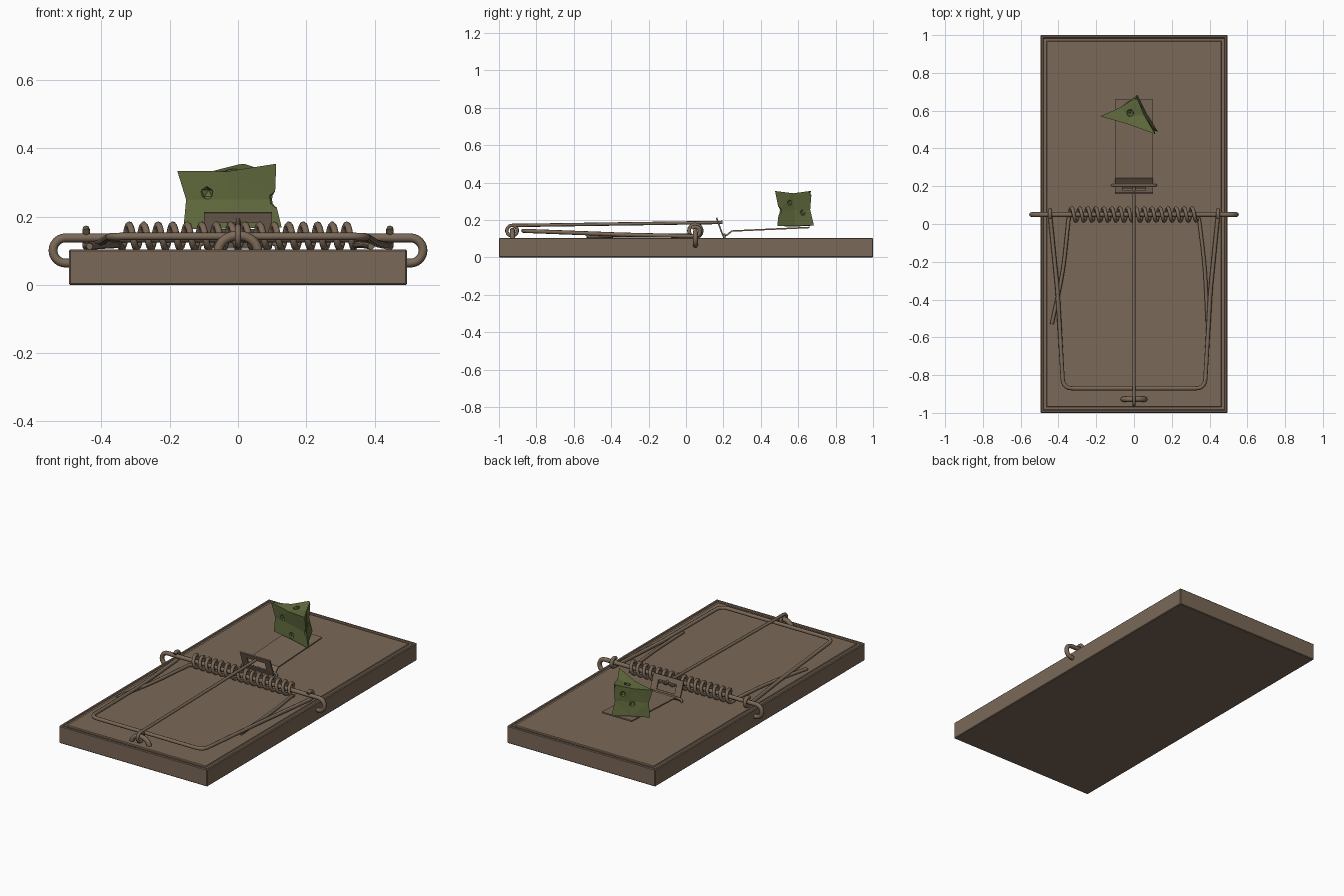
import bpy, bmesh, math
from mathutils import Vector

if "Cube" in bpy.data.objects:
    bpy.data.objects.remove(bpy.data.objects["Cube"])


def material(name, rgb):
    m = bpy.data.materials.new(name)
    m.diffuse_color = (*rgb, 1)
    m.use_nodes = True
    m.node_tree.nodes["Principled BSDF"].inputs["Base Color"].default_value = m.diffuse_color
    return m


BROWN = material("warm brown", (0.195, 0.140, 0.096))
GREEN = material("cheese green", (0.125, 0.155, 0.050))


def add_mesh(name, bm, mat):
    bmesh.ops.recalc_face_normals(bm, faces=bm.faces)
    me = bpy.data.meshes.new(name)
    bm.to_mesh(me)
    bm.free()
    me.materials.append(mat)
    ob = bpy.data.objects.new(name, me)
    bpy.context.collection.objects.link(ob)
    return ob


def fillet(pts, r, n=6):
    """Round the inner corners of a path."""
    p = [Vector(q) for q in pts]
    out = [p[0]]
    for a, b, c in zip(p, p[1:], p[2:]):
        s = b + (a - b).normalized() * min(r, (a - b).length * 0.49)
        e = b + (c - b).normalized() * min(r, (c - b).length * 0.49)
        for i in range(n + 1):
            t = i / n
            out.append(s * (1 - t) ** 2 + b * 2 * t * (1 - t) + e * t * t)
    return out + [p[-1]]


def wire(name, pts, r):
    """Round wire swept along a path, turned into a smooth mesh."""
    cu = bpy.data.curves.new(name, 'CURVE')
    cu.dimensions = '3D'
    cu.bevel_depth = r
    cu.bevel_resolution = 2
    cu.use_fill_caps = True
    sp = cu.splines.new('POLY')
    sp.points.add(len(pts) - 1)
    for q, v in zip(sp.points, pts):
        q.co = (*v, 1)
    cu.materials.append(BROWN)
    ob = bpy.data.objects.new(name, cu)
    bpy.context.collection.objects.link(ob)
    bpy.ops.object.select_all(action='DESELECT')
    ob.select_set(True)
    bpy.context.view_layer.objects.active = ob
    bpy.ops.object.convert(target='MESH')
    bpy.ops.object.shade_smooth_by_angle(angle=math.radians(50))
    return bpy.context.object


# Board with a shallow groove running round its top
bm = bmesh.new()
bmesh.ops.create_cube(bm, size=1)
for v in bm.verts:
    v.co = (v.co.x * 0.99, v.co.y * 2, (v.co.z + 0.5) * 0.104)
bmesh.ops.bevel(bm, geom=bm.edges[:], offset=0.004, segments=1, affect='EDGES')
bm.normal_update()
top = max(bm.faces, key=lambda f: f.normal.z * f.calc_area())
for width, depth in ((0.014, 0), (0.004, -0.006), (0.020, 0), (0.004, 0.006)):
    bmesh.ops.inset_region(bm, faces=[top], thickness=width)
    for v in top.verts:
        v.co.z += depth
add_mesh("wooden_board", bm, BROWN)

# Axle across the board, both ends hooked into the board sides
AY, AZ = 0.05, 0.138
half = [(0.505 + 0.037 * math.sin(a), AY, AZ - 0.037 + 0.037 * math.cos(a))
        for a in [math.pi * i / 12 for i in range(13)]] + [(0.45, AY, AZ - 0.074)]
wire("axle", [(-x, y, z) for x, y, z in reversed(half)] + half, 0.013)

# Spring coil with two arms pressing against the striker
TURNS, STEPS, CR = 16, 16, 0.034
coil = []
for i in range(TURNS * STEPS + 1):
    a = math.tau * i / STEPS
    coil.append((-0.34 + 0.68 * i / (TURNS * STEPS),
                 AY + CR * math.sin(a), AZ + 0.004 - CR * math.cos(a)))
left = fillet([(-0.435, -0.53, 0.113), (-0.375, -0.25, 0.117),
               (-0.347, 0.02, AZ - 0.02)], 0.1)
right = fillet([(0.345, 0.02, AZ - 0.02), (0.375, -0.22, 0.117),
                (0.39, -0.53, 0.113)], 0.1)
wire("spring", left + coil + right, 0.010)


# Striker bail, curled round the axle at each end
def curl(x):
    return [(x, AY + 0.025 * math.sin(a), AZ - 0.025 * math.cos(a))
            for a in [math.pi * i / 8 for i in range(11)]]


frame = fillet([(-0.445, AY, AZ - 0.025), (-0.405, -0.35, 0.122),
                (-0.375, -0.87, 0.142), (0.375, -0.87, 0.142),
                (0.405, -0.35, 0.122), (0.445, AY, AZ - 0.025)], 0.05)
wire("striker", curl(-0.445)[::-1] + frame[1:-1] + curl(0.445), 0.011)

# Staple near the front edge, and the holding bar looped through it
arch = [(0.058 * math.cos(a), -0.928, 0.098 + 0.047 * math.sin(a))
        for a in [math.pi * i / 14 for i in range(15)]]
wire("front_staple", arch, 0.014)
loop = [(0, -0.930 + 0.028 * math.sin(a), 0.143 + 0.028 * math.cos(a))
        for a in [-math.tau * i / 18 for i in range(17, -1, -1)]]
wire("holding_bar", loop[::-1][::-1] + [(0, -0.90, 0.171), (0, 0.195, 0.187)]
     if loop[-1][2] > 0.165 else loop[::-1] + [(0, 0.195, 0.187)], 0.009)

# Trigger: bait plate bent up into an upright with a window
bm = bmesh.new()
xs = (-0.1, -0.06, 0.06, 0.1)
path = [(0.163, 0.212), (0.173, 0.184), (0.191, 0.134), (0.200, 0.110),
        (0.222, 0.122), (0.245, 0.141), (0.66, 0.160)]
grid = [[bm.verts.new((x, y, z)) for x in xs] for y, z in path]
for i in range(len(path) - 1):
    for j in range(3):
        if (i, j) != (1, 1):
            bm.faces.new((grid[i][j], grid[i][j + 1],
                          grid[i + 1][j + 1], grid[i + 1][j]))
trigger = add_mesh("bait_plate", bm, BROWN)
sol = trigger.modifiers.new("thickness", 'SOLIDIFY')
sol.thickness = 0.008
sol.offset = 0

# Trigger pivot staple
wire("pivot_staple", fillet([(-0.115, 0.205, 0.09), (-0.115, 0.205, 0.122),
                             (0.115, 0.205, 0.122), (0.115, 0.205, 0.09)], 0.015), 0.007)

# Cheese wedge with pinched sides
rings = [[(-0.160, 0.570, 0.164), (0.128, 0.488, 0.168), (0.018, 0.684, 0.170)],
         [(-0.152, 0.572, 0.250), (0.108, 0.497, 0.250), (0.010, 0.664, 0.255)],
         [(-0.178, 0.570, 0.334), (0.112, 0.476, 0.355), (0.014, 0.672, 0.356)]]
bm = bmesh.new()
loops, caps = [], []
for k, ring in enumerate(rings):
    c = sum((Vector(p) for p in ring), Vector()) / 3
    row = []
    for i in range(3):
        a, b = Vector(ring[i]), Vector(ring[(i + 1) % 3])
        m = (a + b) / 2
        m = m + (c - m) * 0.10
        m.z -= 0.012 if k == 2 else 0
        row += [bm.verts.new(a), bm.verts.new(m)]
    loops.append(row)
    caps.append(c)
for lo, hi in zip(loops, loops[1:]):
    for i in range(6):
        j = (i + 1) % 6
        bm.faces.new((lo[i], lo[j], hi[j], hi[i]))
for row, c, dz in ((loops[0], caps[0], 0), (loops[2], caps[2], -0.015)):
    mid = bm.verts.new(c + Vector((0, 0, dz)))
    for i in range(6):
        bm.faces.new((row[i], row[(i + 1) % 6], mid))
bmesh.ops.triangulate(bm, faces=bm.faces[:])
cheese = add_mesh("cheese", bm, GREEN)

# Faceted holes bitten out of the cheese
bm = bmesh.new()
for x, y, z, r in ((-0.092, 0.550, 0.268, 0.021), (-0.018, 0.530, 0.190, 0.022),
                   (0.112, 0.490, 0.250, 0.027), (-0.020, 0.588, 0.332, 0.022),
                   (0.078, 0.560, 0.292, 0.021), (0.042, 0.628, 0.240, 0.021),
                   (0.020, 0.672, 0.345, 0.018), (-0.075, 0.622, 0.240, 0.022),
                   (-0.030, 0.645, 0.300, 0.018)):
    new = bmesh.ops.create_icosphere(bm, subdivisions=1, radius=r)['verts']
    bmesh.ops.translate(bm, verts=new, vec=(x, y, z))
cutter = add_mesh("hole_cutter", bm, GREEN)
cutter.hide_render = True
cutter.hide_viewport = False
cut = cheese.modifiers.new("holes", 'BOOLEAN')
cut.operation = 'DIFFERENCE'
cut.solver = 'EXACT'
cut.object = cutter
bpy.context.view_layer.objects.active = cheese
bpy.ops.object.modifier_apply(modifier="holes")
bpy.data.objects.remove(cutter)
